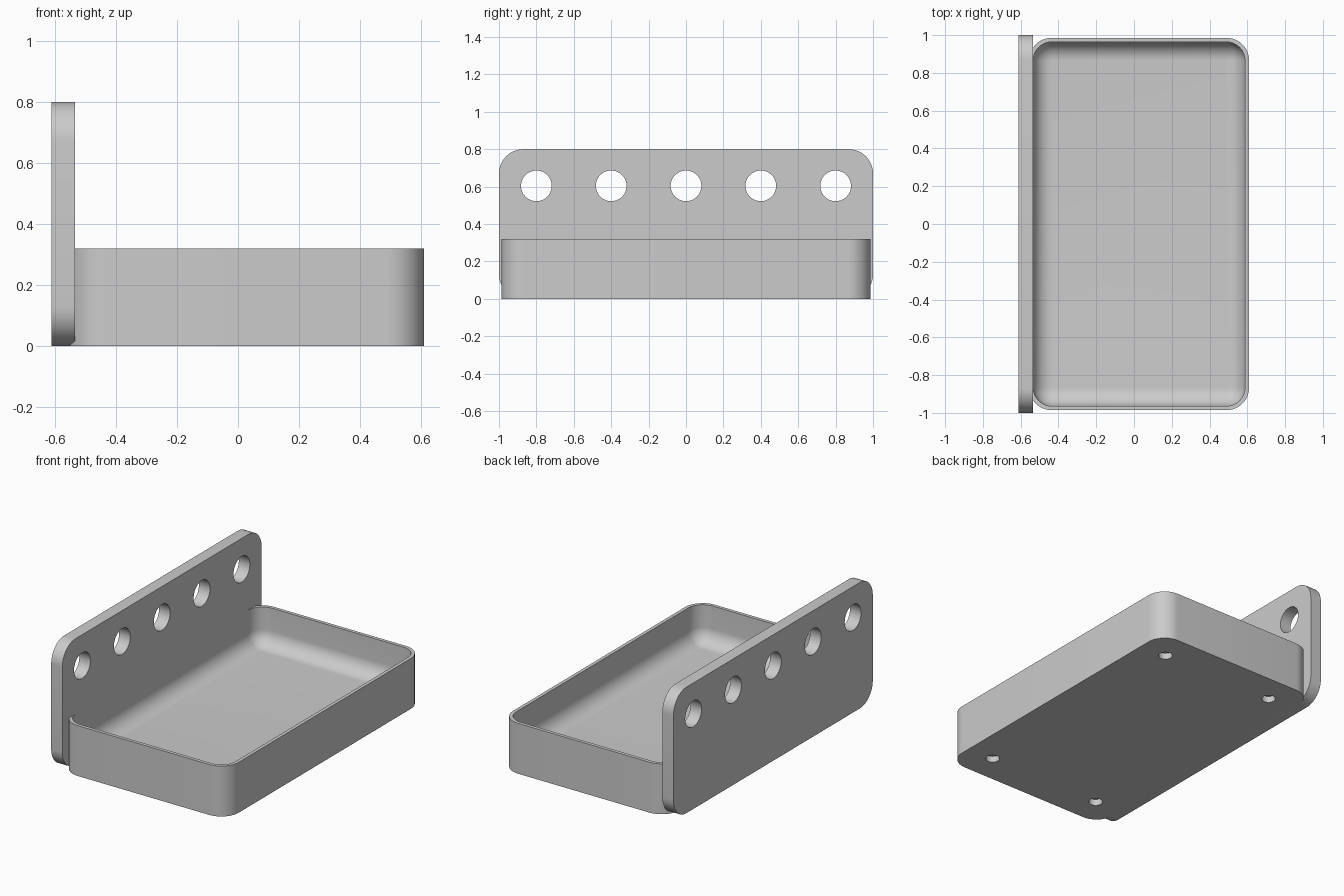
import bpy, bmesh, math
from mathutils import Matrix, Vector

if "Cube" in bpy.data.objects:
    bpy.data.objects.remove(bpy.data.objects["Cube"], do_unlink=True)

grey = bpy.data.materials.new("light grey")
grey.use_nodes = True
grey.diffuse_color = (0.6, 0.6, 0.6, 1)
grey.node_tree.nodes["Principled BSDF"].inputs["Base Color"].default_value = (0.6, 0.6, 0.6, 1)

ARC = 12  # segments in each rounded corner


def rounded(u0, u1, v0, v1, r):
    """Outline of a rounded rectangle, counter-clockwise."""
    centres = [(u1 - r, v1 - r), (u0 + r, v1 - r), (u0 + r, v0 + r), (u1 - r, v0 + r)]
    points = []
    for quarter, (u, v) in enumerate(centres):
        for i in range(ARC + 1):
            a = (quarter + i / ARC) * math.pi / 2
            points.append((u + r * math.cos(a), v + r * math.sin(a)))
    return points


def loft(name, rings):
    """Skin a stack of equal outlines and cap both ends."""
    bm = bmesh.new()
    loops = [[bm.verts.new(p) for p in ring] for ring in rings]
    for a, b in zip(loops, loops[1:]):
        for i in range(len(a)):
            j = (i + 1) % len(a)
            bm.faces.new((a[i], a[j], b[j], b[i]))
    bm.faces.new(loops[0][::-1])
    bm.faces.new(loops[-1])
    bmesh.ops.recalc_face_normals(bm, faces=bm.faces)
    return to_object(name, bm)


def to_object(name, bm):
    mesh = bpy.data.meshes.new(name)
    bm.to_mesh(mesh)
    bm.free()
    mesh.materials.append(grey)
    obj = bpy.data.objects.new(name, mesh)
    bpy.context.collection.objects.link(obj)
    return obj


def drill(obj, centres, radius, depth, axis):
    """Cut round holes through obj, centred on the given points."""
    bm = bmesh.new()
    turn = Vector((0, 0, 1)).rotation_difference(Vector(axis)).to_matrix().to_4x4()
    for c in centres:
        bmesh.ops.create_cone(bm, cap_ends=True, segments=48, radius1=radius, radius2=radius,
                              depth=depth, matrix=Matrix.Translation(c) @ turn)
    cutter = to_object("hole_cutter", bm)
    cutter.hide_render = True
    mod = obj.modifiers.new("holes", "BOOLEAN")
    mod.operation, mod.solver, mod.object = "DIFFERENCE", "EXACT", cutter
    bpy.context.view_layer.objects.active = obj
    bpy.ops.object.modifier_apply(modifier=mod.name)
    bpy.data.objects.remove(cutter, do_unlink=True)


# Upright plate with a row of holes
outline = rounded(-1, 1, 0, 0.8, 0.13)
plate = loft("back_plate", [[(x, y, z) for y, z in outline] for x in (-0.612, -0.534)])
drill(plate, [(-0.573, 0.4 * i, 0.604) for i in range(-2, 3)], 0.082, 0.3, (1, 0, 0))

# Shallow tray with a filleted floor
X0, X1, Y, RIM, R = -0.556, 0.61, 0.986, 0.32, 0.122
WALL, FLOOR, FILLET = 0.022, 0.08, 0.098


def tray_ring(inset, z):
    return [(x, y, z) for x, y in rounded(X0 + inset, X1 - inset, -Y + inset, Y - inset, R - inset)]


rings = [tray_ring(0, 0), tray_ring(0, RIM), tray_ring(WALL, RIM)]
for i in range(ARC + 1):
    a = i / ARC * math.pi / 2
    rings.append(tray_ring(WALL + FILLET * (1 - math.cos(a)), FLOOR + FILLET * (1 - math.sin(a))))
tray = loft("tray", rings)

# Blind holes under the tray
mid = (X0 + X1) / 2
drill(tray, [(mid + 0.4 * i, 0.8 * j, 0) for i in (-1, 1) for j in (-1, 1)], 0.041, 0.08, (0, 0, 1))

# Smooth the rounded surfaces, keep the edges crisp
for obj in (plate, tray):
    bpy.ops.object.select_all(action="DESELECT")
    obj.select_set(True)
    bpy.context.view_layer.objects.active = obj
    bpy.ops.object.shade_smooth_by_angle(angle=math.radians(30))
